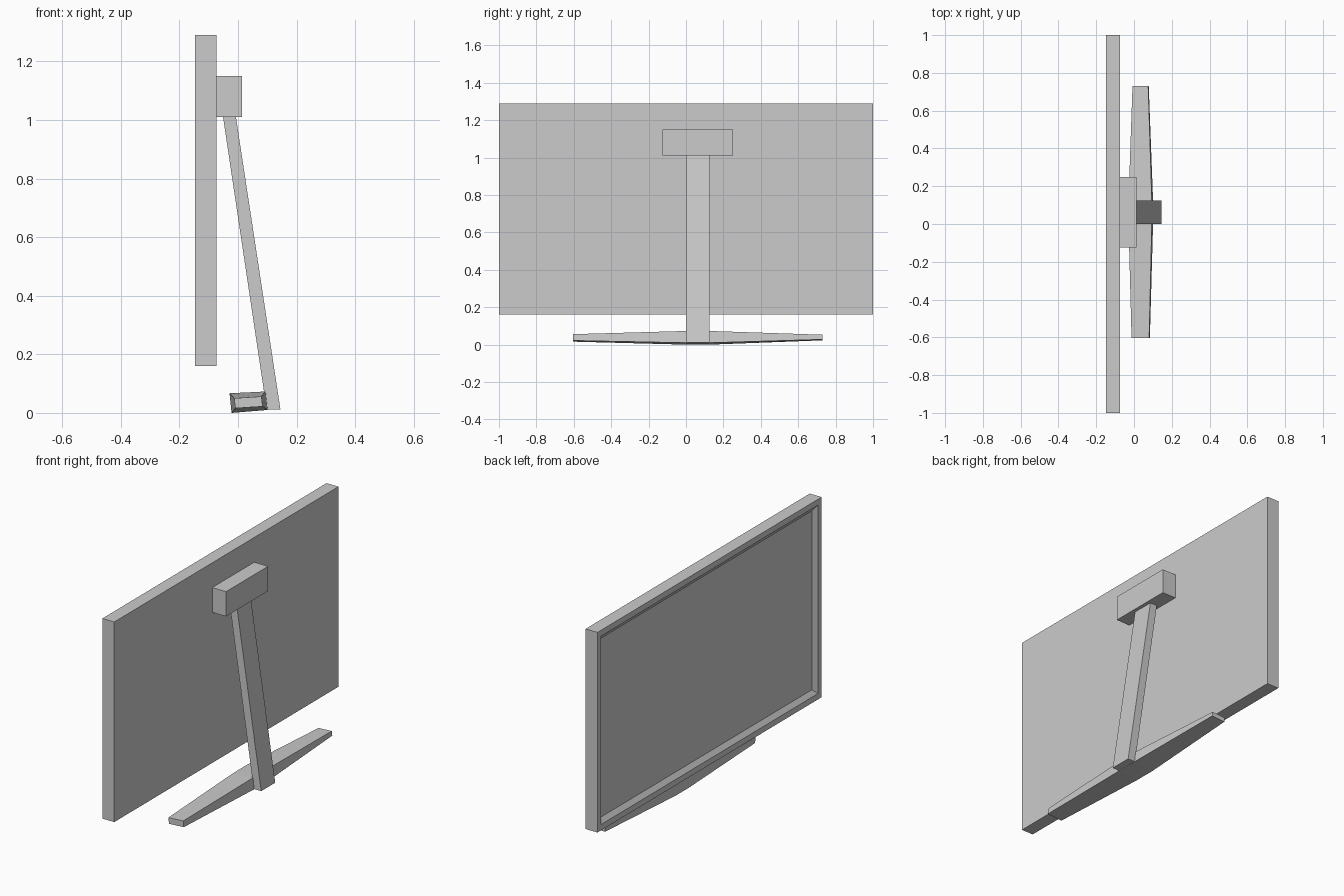
import bpy, bmesh

if "Cube" in bpy.data.objects:
    bpy.data.objects.remove(bpy.data.objects["Cube"])


def make_object(name, bm):
    bmesh.ops.recalc_face_normals(bm, faces=bm.faces)
    mesh = bpy.data.meshes.new(name)
    bm.to_mesh(mesh)
    bm.free()
    obj = bpy.data.objects.new(name, mesh)
    bpy.context.collection.objects.link(obj)
    return obj


def loft(name, sections):
    """Skin a row of matching closed outlines and cap both ends."""
    bm = bmesh.new()
    rings = [[bm.verts.new(p) for p in s] for s in sections]
    n = len(rings[0])
    for a, b in zip(rings, rings[1:]):
        for i in range(n):
            j = (i + 1) % n
            bm.faces.new((a[i], a[j], b[j], b[i]))
    bm.faces.new(rings[0])
    bm.faces.new(rings[-1])
    return make_object(name, bm)


def yz_rect(x, y0, y1, z0, z1, inset=0.0):
    y0, y1, z0, z1 = y0 + inset, y1 - inset, z0 + inset, z1 - inset
    return [(x, y0, z0), (x, y1, z0), (x, y1, z1), (x, y0, z1)]


def xz_section(y, pts):
    return [(x, y, z) for x, z in pts]


# Display panel: flat back, rim and sloped recess down to the screen
panel = (-1.0, 1.0, 0.16, 1.29)
loft("display_panel", [
    yz_rect(-0.073, *panel),
    yz_rect(-0.147, *panel),
    yz_rect(-0.147, *panel, inset=0.033),
    yz_rect(-0.128, *panel, inset=0.060),
])

# Mounting block on the back of the panel
block = (-0.125, 0.25, 1.01, 1.15)
loft("mount_block", [yz_rect(-0.073, *block), yz_rect(0.013, *block)])

# Leaning support column
column = [(0.098, 0.011), (0.145, 0.011), (-0.007, 1.01), (-0.051, 1.01)]
loft("support_column", [xz_section(0.0, column), xz_section(0.125, column)])

# Slightly tilted foot, thick in the middle and tapered to both ends
middle = [(-0.022, 0.0), (0.101, 0.010), (0.094, 0.073), (-0.029, 0.067)]
near_end = [(-0.009, 0.016), (0.084, 0.022), (0.080, 0.056), (-0.013, 0.050)]
far_end = [(-0.005, 0.023), (0.078, 0.028), (0.075, 0.053), (-0.008, 0.048)]
loft("foot", [
    xz_section(-0.603, near_end),
    xz_section(0.0, middle),
    xz_section(0.125, middle),
    xz_section(0.73, far_end),
])
